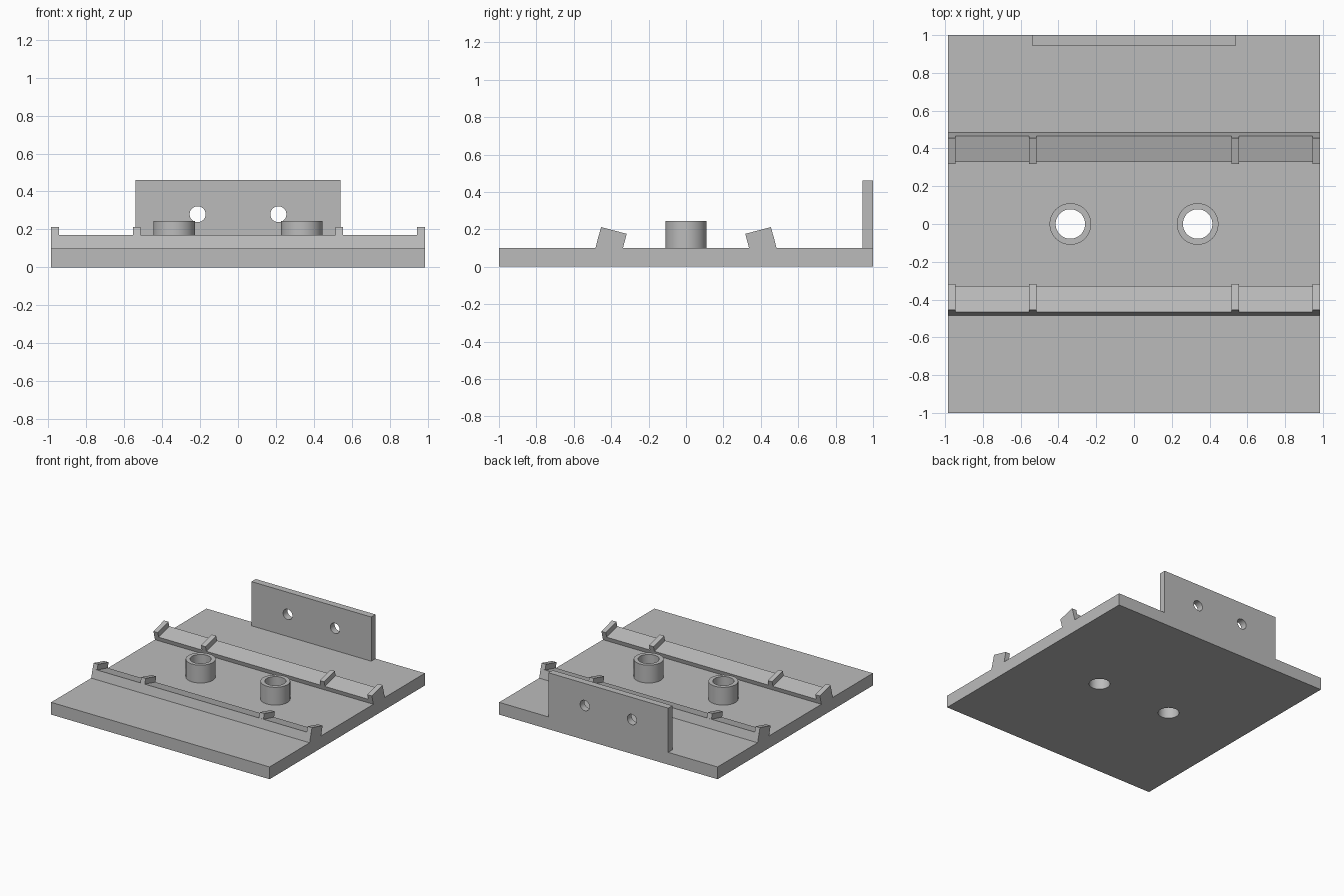
import bpy, bmesh, math
from mathutils import Matrix, Vector

if "Cube" in bpy.data.objects:
    bpy.data.objects.remove(bpy.data.objects["Cube"], do_unlink=True)

GREY = (0.5, 0.5, 0.5, 1)
grey = bpy.data.materials.new("plain grey")
grey.use_nodes = True
grey.diffuse_color = GREY
grey.node_tree.nodes["Principled BSDF"].inputs["Base Color"].default_value = GREY

HALF_X, BASE_TOP = 0.985, 0.10


def finish(name, bm):
    bmesh.ops.recalc_face_normals(bm, faces=bm.faces)
    mesh = bpy.data.meshes.new(name)
    bm.to_mesh(mesh)
    bm.free()
    mesh.materials.append(grey)
    obj = bpy.data.objects.new(name, mesh)
    bpy.context.collection.objects.link(obj)
    return obj


def box(name, low, high):
    low, high = Vector(low), Vector(high)
    bm = bmesh.new()
    m = Matrix.Translation((low + high) / 2) @ Matrix.Diagonal((*(high - low), 1))
    bmesh.ops.create_cube(bm, size=1, matrix=m)
    return finish(name, bm)


def cylinder(name, centre, radius, depth, turn=0):
    bm = bmesh.new()
    m = Matrix.Translation(centre) @ Matrix.Rotation(turn, 4, 'X')
    bmesh.ops.create_cone(bm, cap_ends=True, segments=64, radius1=radius,
                          radius2=radius, depth=depth, matrix=m)
    return finish(name, bm)


def extrude_x(name, profile, x0, x1):
    """Prism with a (y, z) outline running from x0 to x1."""
    bm = bmesh.new()
    face = bm.faces.new([bm.verts.new((x0, y, z)) for y, z in profile])
    ext = bmesh.ops.extrude_face_region(bm, geom=[face])["geom"]
    bmesh.ops.translate(bm, vec=(x1 - x0, 0, 0),
                        verts=[v for v in ext if isinstance(v, bmesh.types.BMVert)])
    return finish(name, bm)


def select(obj):
    bpy.ops.object.select_all(action='DESELECT')
    obj.select_set(True)
    bpy.context.view_layer.objects.active = obj


def drill(obj, centre, radius, turn=0):
    cutter = cylinder("drill", centre, radius, 1, turn)
    cutter.hide_render = True
    select(obj)
    mod = obj.modifiers.new("hole", 'BOOLEAN')
    mod.operation, mod.solver, mod.object = 'DIFFERENCE', 'EXACT', cutter
    bpy.ops.object.modifier_apply(modifier=mod.name)
    bpy.data.objects.remove(cutter, do_unlink=True)


# Main slab and upright wall at the back edge
base = box("base_plate", (-HALF_X, -1, 0), (HALF_X, 1, BASE_TOP))
wall = box("back_wall", (-0.54, 0.945, BASE_TOP), (0.54, 1, 0.46))

# Hollow bosses, with their bores through the slab, and the wall's screw holes
for side, sx in (("right", -1), ("left", 1)):
    boss = cylinder(side + "_boss", (sx * 0.337, 0, 0.1725), 0.11, 0.145)
    for part in (boss, base):
        drill(part, (sx * 0.337, 0, 0.1), 0.078)
    drill(wall, (sx * 0.213, 0.97, 0.28), 0.042, math.pi / 2)
    select(boss)
    bpy.ops.object.shade_smooth_by_angle(angle=math.radians(30))
for part in (base, wall):
    select(part)
    bpy.ops.object.shade_smooth_by_angle(angle=math.radians(30))

# Tilted rails, each with four raised ribs
RAIL = [(0.484, BASE_TOP), (0.466, 0.17), (0.328, 0.134), (0.337, BASE_TOP)]
RIB = [(0.484, BASE_TOP), (0.454, 0.212), (0.317, 0.176), (0.337, BASE_TOP)]
for side, sy in (("front", -1), ("back", 1)):
    extrude_x(side + "_rail", [(sy * y, z) for y, z in RAIL], -HALF_X, HALF_X)
    for i, x in enumerate((-0.965, -0.535, 0.535, 0.965)):
        extrude_x(f"{side}_rib_{i + 1}", [(sy * y, z) for y, z in RIB], x - 0.02, x + 0.02)
